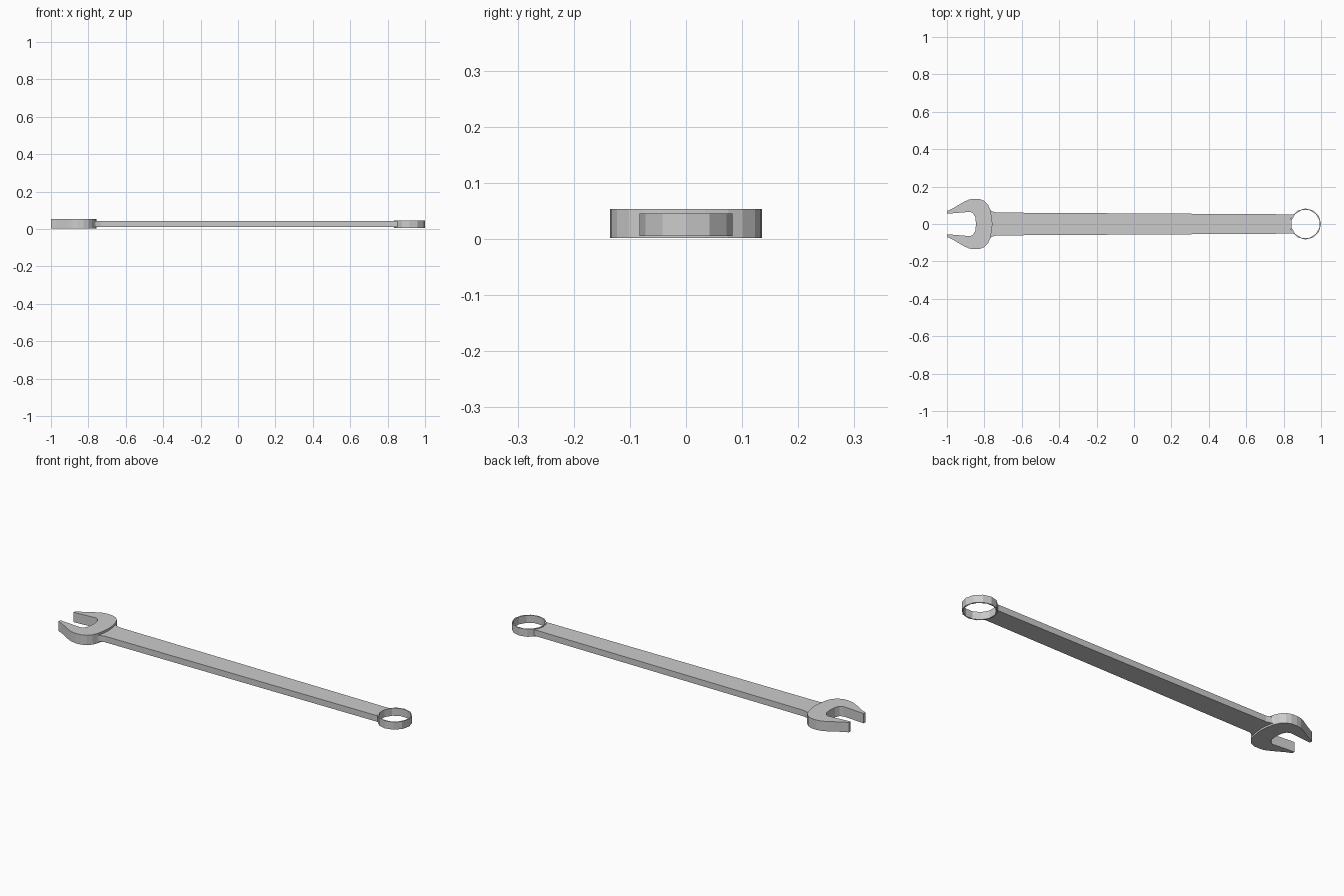
import bpy, bmesh
from math import cos, sin, pi

if "Cube" in bpy.data.objects:
    bpy.data.objects.remove(bpy.data.objects["Cube"])


def prism(name, outline, z0, z1):
    bm = bmesh.new()
    face = bm.faces.new([bm.verts.new((x, y, z0)) for x, y in outline])
    out = bmesh.ops.extrude_face_region(bm, geom=[face])
    verts = [g for g in out["geom"] if isinstance(g, bmesh.types.BMVert)]
    bmesh.ops.translate(bm, vec=(0, 0, z1 - z0), verts=verts)
    bmesh.ops.recalc_face_normals(bm, faces=bm.faces)
    return finish(name, bm)


def finish(name, bm):
    me = bpy.data.meshes.new(name)
    bm.to_mesh(me)
    bm.free()
    ob = bpy.data.objects.new(name, me)
    bpy.context.collection.objects.link(ob)
    return ob


def mirrored(half):
    # half outline listed at y >= 0, mirrored across y = 0
    return half + [(x, -y) for x, y in reversed(half) if y > 0]


# open-end jaw: outer curve from the back to the tip, then the slot
jaw = [(-0.757, 0), (-0.760, 0.035), (-0.768, 0.075), (-0.780, 0.102),
       (-0.800, 0.123), (-0.825, 0.133), (-0.855, 0.135), (-0.885, 0.130),
       (-0.912, 0.117), (-0.97, 0.083), (-1.0, 0.069), (-1.0, 0.055),
       (-0.875, 0.065), (-0.859, 0.056), (-0.848, 0.035), (-0.845, 0)]
prism("open_jaw", mirrored(jaw), 0.002, 0.054)

# tapered handle, flared at the jaw and necked at the ring
handle = [(-0.79, 0), (-0.79, 0.085), (-0.772, 0.080), (-0.762, 0.069),
          (-0.735, 0.061), (0.78, 0.052), (0.853, 0.052),
          (0.840, 0.030), (0.836, 0)]
prism("handle", mirrored(handle), 0.011, 0.043)

# twelve-sided ring with a rotated twelve-sided hole
bm = bmesh.new()
N, cx = 12, 0.917
loops = []
for r, off, z in ((0.083, 0, 0.006), (0.083, 0, 0.046),
                  (0.077, 0.5, 0.046), (0.077, 0.5, 0.006)):
    loops.append([bm.verts.new((cx + r * cos(2 * pi * (i + off) / N),
                                r * sin(2 * pi * (i + off) / N), z))
                  for i in range(N)])
for a, b in zip(loops, loops[1:] + loops[:1]):
    for i in range(N):
        j = (i + 1) % N
        bm.faces.new((a[i], a[j], b[j], b[i]))
bmesh.ops.recalc_face_normals(bm, faces=bm.faces)
finish("box_ring", bm)
